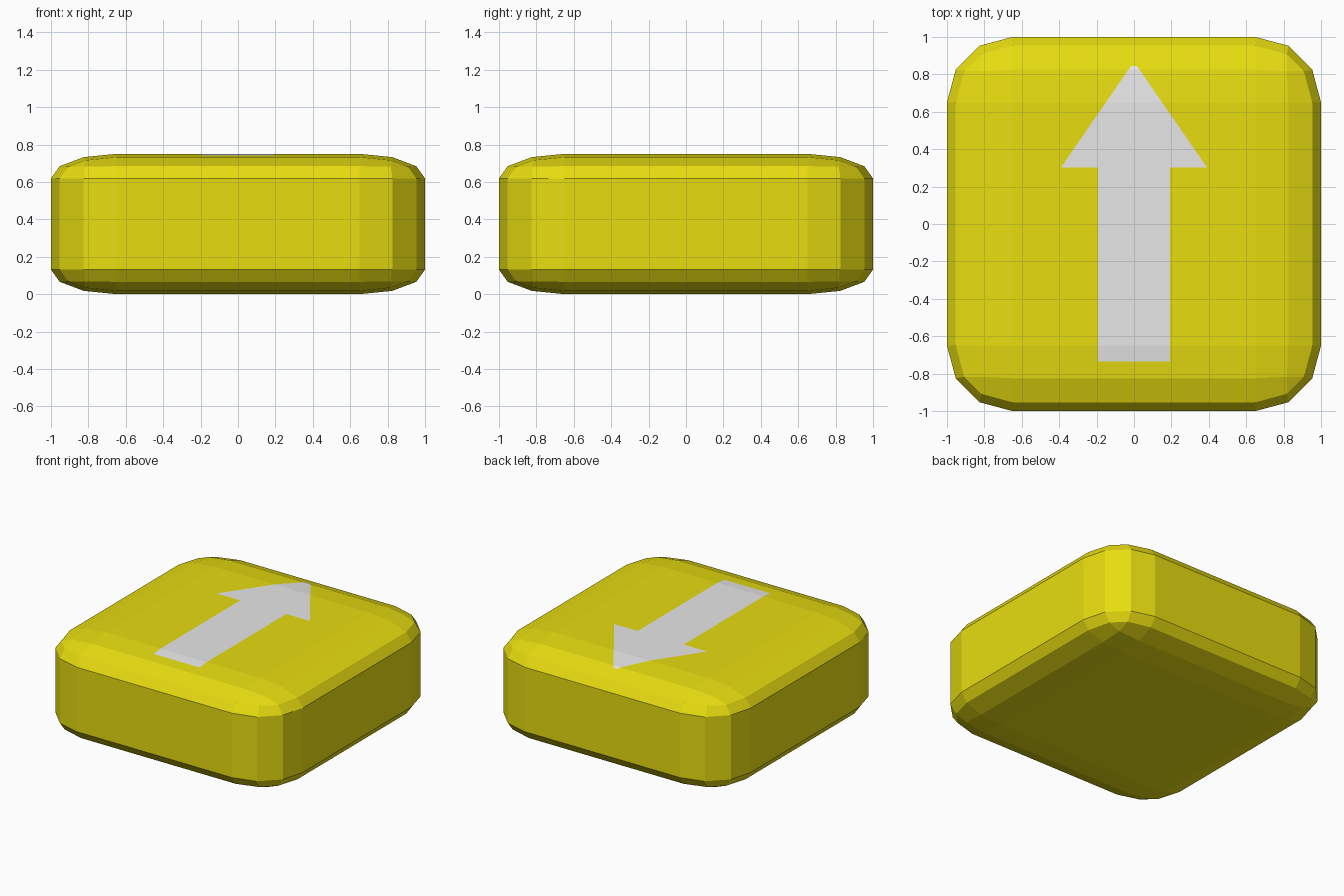
import bpy, bmesh
from mathutils import Vector

if "Cube" in bpy.data.objects:
    bpy.data.objects.remove(bpy.data.objects["Cube"])

HEIGHT = 0.75
SHAFT, HEAD = 0.193, 0.39                     # arrow half widths
TAIL_Y, NECK_Y, TIP_Y, APEX_Y = -0.735, 0.303, 0.845, 0.868


def material(name, rgb):
    m = bpy.data.materials.new(name)
    m.diffuse_color = (*rgb, 1)
    m.use_nodes = True
    m.node_tree.nodes["Principled BSDF"].inputs["Base Color"].default_value = m.diffuse_color
    return m


def in_arrow(x, y):
    x = abs(x)
    if y < NECK_Y:
        return x < SHAFT and y > TAIL_Y
    return y < TIP_Y and x < HEAD * (APEX_Y - y) / (APEX_Y - NECK_Y)


# Pad: a bevelled cube squashed in height
bm = bmesh.new()
bmesh.ops.create_cube(bm, size=2)
bmesh.ops.bevel(bm, geom=bm.edges[:], offset=0.35, offset_type='OFFSET',
                segments=3, profile=0.5, affect='EDGES')
for v in bm.verts:
    v.co.z = (v.co.z + 1) * HEIGHT / 2
bm.normal_update()

# Arrow: cut its outline into the upward faces
slope = APEX_Y - NECK_Y
cuts = [((0, y, 0), (0, 1, 0)) for y in (TAIL_Y, NECK_Y, TIP_Y)]
for s in (-1, 1):
    cuts.append(((s * SHAFT, 0, 0), (1, 0, 0)))
    cuts.append(((0, APEX_Y, 0), (s * slope, HEAD, 0)))
for co, no in cuts:
    faces = [f for f in bm.faces if f.normal.z > 0.3]
    edges = {e for f in faces for e in f.edges}
    verts = {v for f in faces for v in f.verts}
    bmesh.ops.bisect_plane(bm, geom=list(verts) + list(edges) + faces, dist=1e-5,
                           plane_co=Vector(co), plane_no=Vector(no).normalized())
    bm.normal_update()
for f in bm.faces:
    c = f.calc_center_median()
    f.material_index = int(f.normal.z > 0.3 and in_arrow(c.x, c.y))

mesh = bpy.data.meshes.new("arrow_pad")
bm.to_mesh(mesh)
bm.free()
mesh.materials.append(material("yellow", (0.8, 0.72, 0.005)))
mesh.materials.append(material("light grey", (0.8, 0.8, 0.8)))
bpy.context.collection.objects.link(bpy.data.objects.new("arrow_pad", mesh))
